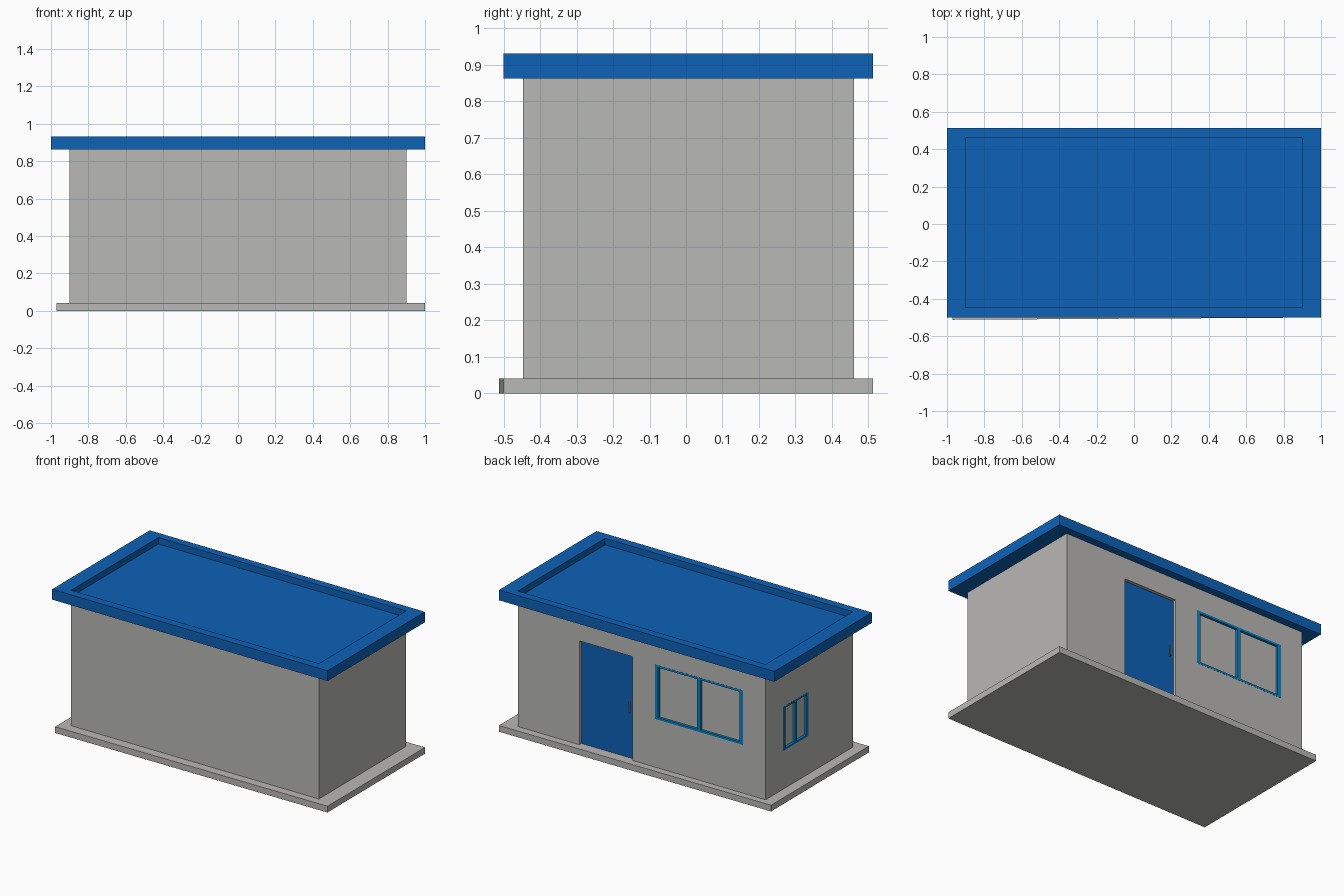
import bpy
import bmesh
from mathutils import Vector

if "Cube" in bpy.data.objects:
    bpy.data.objects.remove(bpy.data.objects["Cube"], do_unlink=True)


def material(name, rgb):
    m = bpy.data.materials.new(name)
    m.use_nodes = True
    m.diffuse_color = (*rgb, 1)
    m.node_tree.nodes["Principled BSDF"].inputs["Base Color"].default_value = (*rgb, 1)
    return m


grey = material("warm grey plaster", (0.485, 0.48, 0.468))
blue = material("deep blue", (0.004, 0.122, 0.475))
frame_blue = material("window frame blue", (0.002, 0.23, 0.58))
metal = material("handle metal", (0.40, 0.37, 0.31))


def prism(name, outline, z0, z1, mat):
    """Extrude a flat outline from z0 up to z1."""
    bm = bmesh.new()
    base = bm.faces.new([bm.verts.new((x, y, z0)) for x, y in outline])
    top = bmesh.ops.extrude_face_region(bm, geom=[base])["geom"]
    verts = [g for g in top if isinstance(g, bmesh.types.BMVert)]
    bmesh.ops.translate(bm, verts=verts, vec=Vector((0, 0, z1 - z0)))
    bmesh.ops.recalc_face_normals(bm, faces=bm.faces)
    mesh = bpy.data.meshes.new(name)
    bm.to_mesh(mesh)
    bm.free()
    mesh.materials.append(mat)
    obj = bpy.data.objects.new(name, mesh)
    bpy.context.collection.objects.link(obj)
    return obj


def box(name, xs, ys, zs, mat):
    (x0, x1), (y0, y1) = sorted(xs), sorted(ys)
    return prism(name, [(x0, y0), (x1, y0), (x1, y1), (x0, y1)], *zs, mat)


def carve(obj, xs, ys, zs):
    """Cut a box-shaped recess into an object."""
    cutter = box("cutter", xs, ys, zs, grey)
    cutter.hide_render = True
    mod = obj.modifiers.new("recess", "BOOLEAN")
    mod.operation, mod.solver, mod.object = "DIFFERENCE", "EXACT", cutter
    bpy.context.view_layer.objects.active = obj
    bpy.ops.object.modifier_apply(modifier=mod.name)
    bpy.data.objects.remove(cutter, do_unlink=True)


# Main dimensions
WX, Y0, Y1 = 0.90, -0.446, 0.46
SLAB, EAVE, TOP = 0.041, 0.863, 0.931

# Slightly skewed floor slab
prism("floor_slab", [(-0.97, -0.512), (1, -0.50), (1, 0.512), (-0.97, 0.503)], 0, SLAB, grey)

# Walls and roof tray with its raised rim
walls = box("walls", (-WX, WX), (Y0, Y1), (SLAB, EAVE), grey)
roof = box("roof", (-1, 1), (-0.50, 0.512), (EAVE, TOP), blue)
carve(roof, (-WX, WX), (Y0, Y1), (TOP - 0.043, TOP + 0.1))

# Recessed door with a pull handle
DX, DTOP, DEPTH = (0.067, 0.453), 0.723, 0.026
carve(walls, DX, (Y1 - DEPTH, Y1 + 0.1), (SLAB - 0.05, DTOP))
door_y = Y1 - DEPTH + 0.004
box("door", DX, (Y1 - DEPTH, door_y), (SLAB, DTOP), blue)
box("door_handle", (0.095, 0.103), (door_y + 0.008, door_y + 0.014), (0.34, 0.41), metal)
for i, z in enumerate((0.34, 0.404)):
    box(f"handle_post_{i + 1}", (0.095, 0.103), (door_y, door_y + 0.008), (z, z + 0.006), metal)


def window(name, span, zs, bar, rail, place):
    """Two-pane framed window; place maps (along, depth) spans to x and y spans."""
    (a0, a1), (z0, z1) = span, zs
    mid = (a0 + a1) / 2
    carve(walls, *place(span, (-0.015, 0.1)), zs)
    depth = (-0.015, 0.001)
    for part, a in (("start", a0), ("middle", mid - bar / 2), ("end", a1 - bar)):
        box(f"{name}_{part}_bar", *place((a, a + bar), depth), zs, frame_blue)
    for part, z in (("sill", z0), ("head", z1 - rail)):
        for side, s in (("a", (a0 + bar, mid - bar / 2)), ("b", (mid + bar / 2, a1 - bar))):
            box(f"{name}_{part}_{side}", *place(s, depth), (z, z + rail), frame_blue)


# Wide window on the rear wall, small one on the end wall
window("rear_window", (-0.736, -0.096), (0.358, 0.715), 0.025, 0.014,
       lambda a, d: (a, (Y1 + d[0], Y1 + d[1])))
window("end_window", (0.016, 0.272), (0.292, 0.58), 0.02, 0.012,
       lambda a, d: ((-WX - d[0], -WX - d[1]), a))
